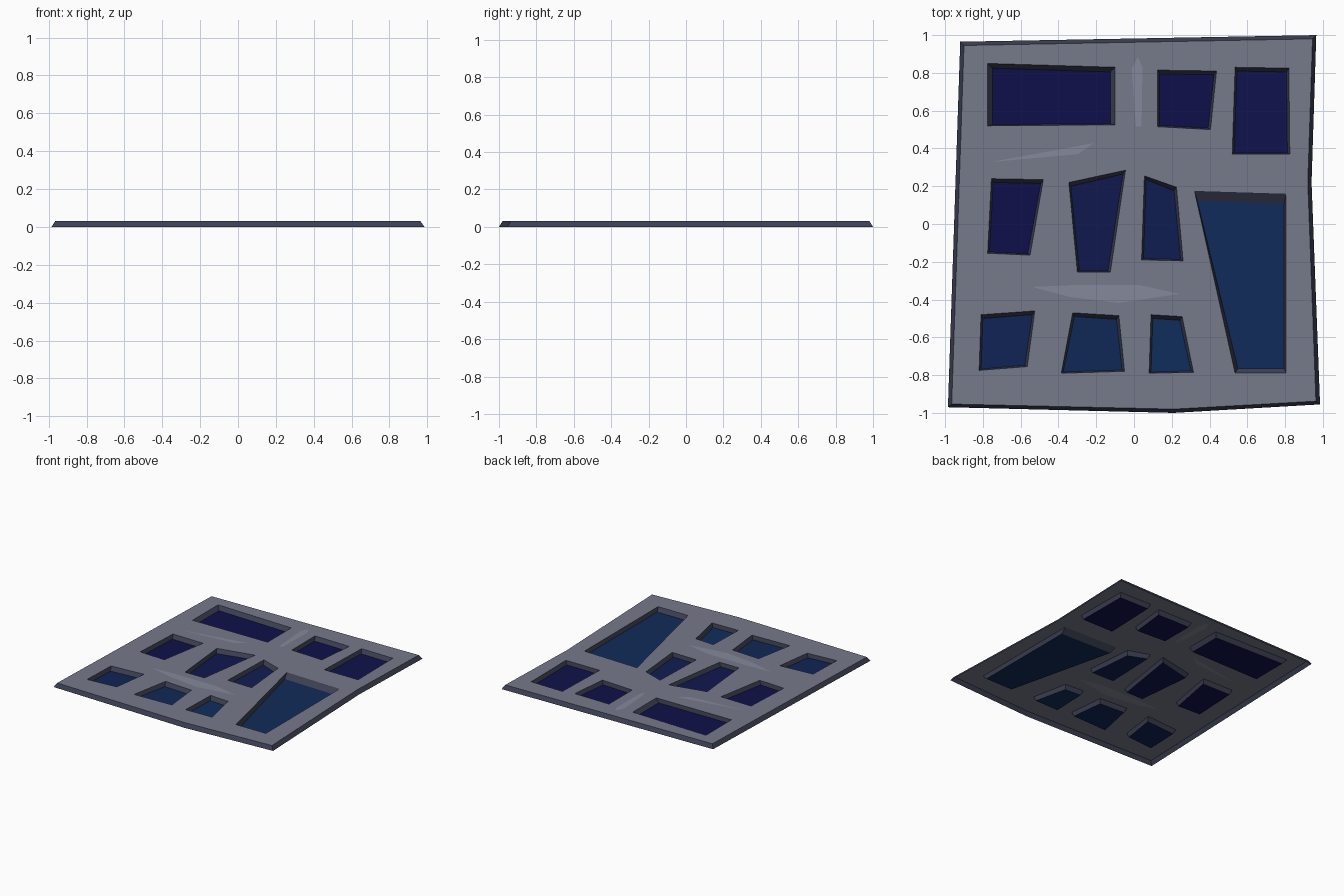
import bpy, bmesh
from mathutils import Vector

if "Cube" in bpy.data.objects:
    bpy.data.objects.remove(bpy.data.objects["Cube"])

TOP = 0.032


def material(name, rgb):
    m = bpy.data.materials.new(name)
    m.diffuse_color = (*rgb, 1)
    m.use_nodes = True
    m.node_tree.nodes["Principled BSDF"].inputs["Base Color"].default_value = m.diffuse_color
    return m


stone = material("grey_stone", (0.18, 0.195, 0.255))
light = material("worn_stone", (0.235, 0.25, 0.32))
dark = material("dark_edge", (0.045, 0.05, 0.085))


def mesh_object(name, bm, mat):
    me = bpy.data.meshes.new(name)
    bm.to_mesh(me)
    bm.free()
    me.materials.append(mat)
    ob = bpy.data.objects.new(name, me)
    bpy.context.collection.objects.link(ob)
    return ob


def pairs(flat):
    return [(flat[i], flat[i + 1]) for i in range(0, len(flat), 2)]


def strip(name, upper, lower, mat):
    """Sloped band joining a loop at the top to a loop at z = 0."""
    bm = bmesh.new()
    a = [bm.verts.new((x, y, TOP)) for x, y in upper]
    b = [bm.verts.new((x, y, 0)) for x, y in lower]
    n = len(a)
    for i in range(n):
        j = (i + 1) % n
        bm.faces.new((a[i], a[j], b[j], b[i]))
    return mesh_object(name, bm, mat)


def flat_panel(name, pts, z, mat):
    bm = bmesh.new()
    f = bm.faces.new([bm.verts.new((x, y, z)) for x, y in pts])
    f.normal_update()
    if f.normal.z < 0:
        f.normal_flip()
    return mesh_object(name, bm, mat)


# Outline at the foot, clockwise, and the inset outline at the top
outer = pairs([-0.92, 0.965, 0.965, 1.0, 0.94, 0.22, 0.985, -0.955,
               0.21, -1.0, -0.985, -0.97])
inner = pairs([-0.9, 0.945, 0.945, 0.98, 0.92, 0.22, 0.963, -0.938,
               0.21, -0.98, -0.965, -0.953])

# Window openings: top-left, top-right, bottom-right, bottom-left
windows = [
    [-.775, .85, -.10, .83, -.10, .525, -.775, .52],
    [.125, .815, .437, .81, .405, .50, .125, .515],
    [.535, .83, .82, .825, .825, .37, .52, .37],
    [-.755, .24, -.48, .235, -.55, -.165, -.775, -.155],
    [-.345, .22, -.045, .285, -.125, -.255, -.30, -.255],
    [.055, .255, .225, .195, .26, -.195, .04, -.19],
    [.32, .175, .805, .16, .805, -.79, .535, -.79],
    [-.81, -.48, -.525, -.46, -.565, -.755, -.82, -.775],
    [-.325, -.47, -.08, -.485, -.05, -.78, -.385, -.79],
    [.09, -.48, .255, -.49, .315, -.785, .08, -.79],
]
# Slope widths (left, top, right, bottom) where they differ from the default
slopes = {0: (.025, .025, .025, .006), 6: (.015, .05, .01, .025)}

# Worn light patches in the surface
patches = [
    [.02, .885, .045, .83, .04, .515, .01, .515, -.012, .82],
    [-.76, .328, -.215, .428, -.295, .37],
    [-.54, -.333, -.315, -.323, .03, -.323, .24, -.37, -.08, -.418, -.34, -.386],
]

# Flat face of the slab with holes for windows and patches
bm = bmesh.new()
edges = []
for loop in [inner] + [pairs(p) for p in windows + patches]:
    vs = [bm.verts.new((x, y, TOP)) for x, y in loop]
    edges += [bm.edges.new((vs[i], vs[i - 1])) for i in range(len(vs))]
bmesh.ops.triangle_fill(bm, use_beauty=True, use_dissolve=False,
                        edges=edges, normal=Vector((0, 0, 1)))
for f in bm.faces:
    f.normal_update()
    if f.normal.z < 0:
        f.normal_flip()
mesh_object("slab_face", bm, stone)

# Bevelled outer rim
rim = strip("outer_rim", inner, outer, dark)

# Worn patches
for i, p in enumerate(patches):
    flat_panel(f"worn_patch_{i + 1}", pairs(p), TOP, light)

# Recessed windows: sloped reveals and glass panes
for i, w in enumerate(windows):
    quad = pairs(w)
    l, t, r, b = slopes.get(i, (.01, .02, .013, .007))
    shift = [(l, -t), (-r, -t), (-r, b), (l, b)]
    pane = [(x + dx, y + dy) for (x, y), (dx, dy) in zip(quad, shift)]
    strip(f"window_reveal_{i + 1}", quad[::-1], pane[::-1], dark)
    # Glass turns from navy to blue toward the lower right
    cx = sum(x for x, y in pane) / 4
    cy = sum(y for x, y in pane) / 4
    k = min(1, max(0, 0.25 + 0.4 * cx - 0.8 * cy))
    glass = material(f"glass_{i + 1}", (.005, .005 + .025 * k, .07 + .04 * k))
    flat_panel(f"window_pane_{i + 1}", pane, 0, glass)

# Rim faces outward
bm = bmesh.new()
bm.from_mesh(rim.data)
for f in bm.faces:
    if f.normal.z < 0:
        f.normal_flip()
bm.to_mesh(rim.data)
bm.free()
